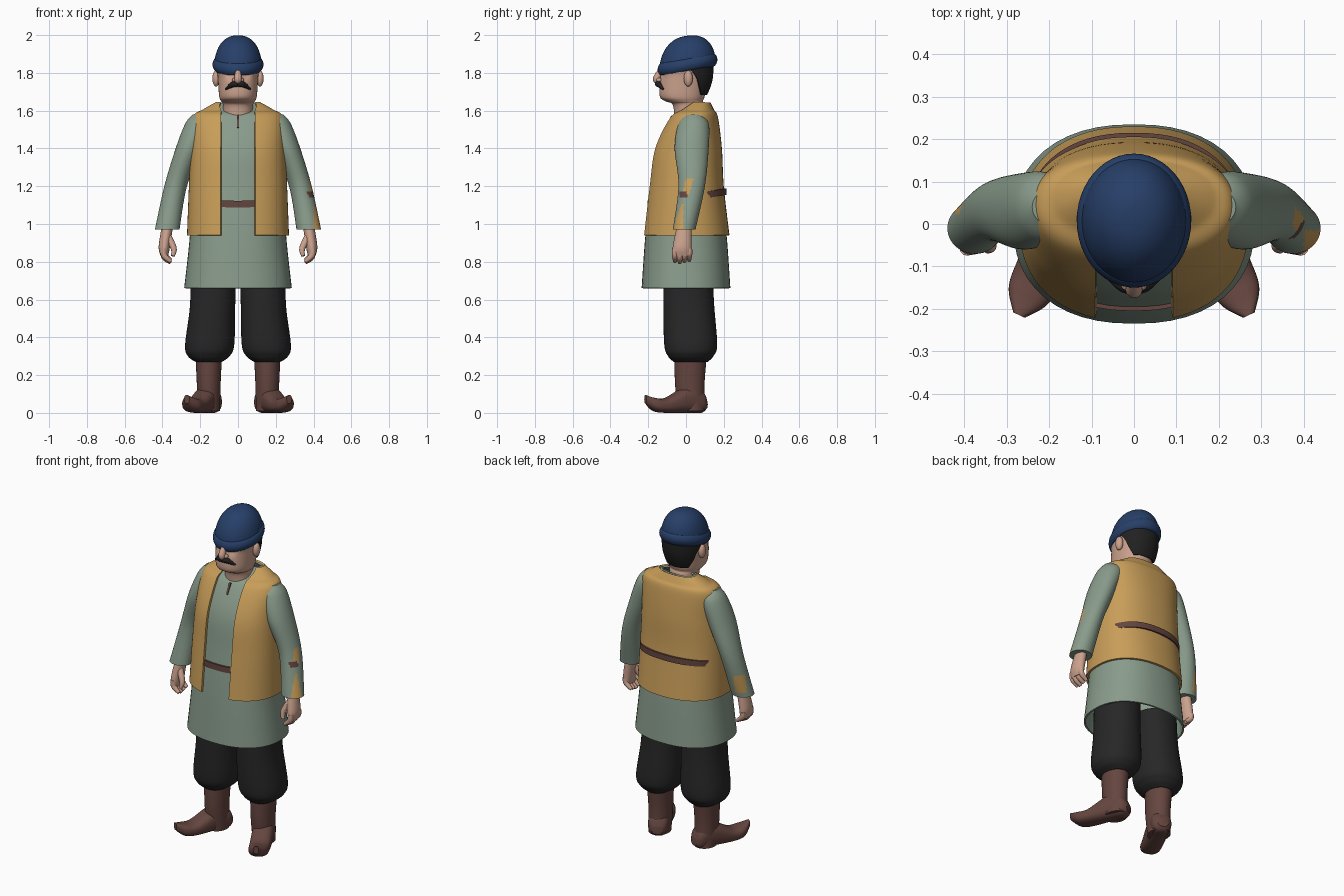
import bpy, bmesh
from math import sin, cos, pi, asin, exp, radians, copysign, hypot
from mathutils import Matrix

if "Cube" in bpy.data.objects:
    bpy.data.objects.remove(bpy.data.objects["Cube"], do_unlink=True)


def material(name, red, green, blue):
    mat = bpy.data.materials.new(name)
    mat.use_nodes = True
    colour = (red, green, blue, 1)
    mat.diffuse_color = colour
    mat.node_tree.nodes["Principled BSDF"].inputs["Base Color"].default_value = colour
    return mat


sage = material("sage cloth", .25, .33, .26)
tan = material("tan cloth", .58, .34, .1)
navy = material("navy wool", .02, .05, .14)
black = material("black cloth", .02, .02, .02)
leather = material("brown leather", .13, .06, .05)
skin = material("skin", .6, .36, .27)
dark_hair = material("dark hair", .015, .015, .015)
parts = []


def smooth_path(points, steps):
    """Catmull-Rom interpolation of points with any number of components."""
    path = []
    for i in range(len(points) - 1):
        before, start = points[max(i - 1, 0)], points[i]
        end, after = points[i + 1], points[min(i + 2, len(points) - 1)]
        for k in range(steps):
            t = k / steps
            path.append([q + t / 2 * (r - p + t * (2 * p - 5 * q + 4 * r - s + t * (3 * (q - r) + s - p)))
                         for p, q, r, s in zip(before, start, end, after)])
    path.append(list(points[-1]))
    return path


def finish(ob, name, *materials):
    ob.name = name
    for mat in materials:
        ob.data.materials.append(mat)
    parts.append(ob)
    return ob


def loft(name, rings, *materials, side=1, segments=48, steps=8, power=2, thickness=0, tilt=0, matrix=Matrix()):
    """Skin rings of (height, centre x, centre y, radius x, radius y, front gap angle)."""
    bm = bmesh.new()
    rows = []
    gapped = len(rings[0]) > 5
    for height, cx, cy, rx, ry, *gap in smooth_path(rings, steps):
        first = gap[0] if gapped else 0
        row = []
        for j in range(segments + gapped):
            angle = first + 2 * (pi - first) * j / segments
            x = side * cx + rx * copysign(abs(sin(angle)) ** (2 / power), sin(angle))
            y = cy - ry * copysign(abs(cos(angle)) ** (2 / power), cos(angle))
            row.append(bm.verts.new((x, y, height + tilt * y)))
        rows.append(row)
    for low, high in zip(rows, rows[1:]):
        for j in range(segments):
            k = (j + 1) % len(low)
            bm.faces.new((low[j], low[k], high[k], high[j]))
    if not thickness:
        bm.faces.new(rows[0])
        bm.faces.new(rows[-1])
        bmesh.ops.recalc_face_normals(bm, faces=bm.faces)
    bm.transform(matrix)
    mesh = bpy.data.meshes.new(name)
    bm.to_mesh(mesh)
    bm.free()
    ob = bpy.data.objects.new(name, mesh)
    bpy.context.collection.objects.link(ob)
    if thickness:
        shell = ob.modifiers.new("thickness", 'SOLIDIFY')
        shell.thickness, shell.offset = thickness, 0
    return finish(ob, name, *materials)


def span(height, front, back, half_width, grow=0):
    """Centred ring given by its front and back."""
    return (height, 0, (front + back) / 2, half_width + grow, (back - front) / 2 + grow)


def tube(name, mat, *points, side=1):
    """Tapered tube through (x, y, z, radius) points."""
    curve = bpy.data.curves.new(name, 'CURVE')
    curve.dimensions, curve.bevel_depth, curve.use_fill_caps = '3D', 1, True
    spline = curve.splines.new('POLY')
    path = smooth_path(points, 5)
    spline.points.add(len(path) - 1)
    for point, (x, y, z, radius) in zip(spline.points, path):
        point.co, point.radius = (side * x, y, z, 1), radius
    ob = bpy.data.objects.new(name, curve)
    bpy.context.collection.objects.link(ob)
    finish(ob, name, mat)


def ball(name, mat, location, size):
    bpy.ops.mesh.primitive_uv_sphere_add(segments=20, ring_count=12, location=location)
    bpy.context.object.scale = size
    finish(bpy.context.object, name, mat)


# Tunic, and an open vest that follows it slightly further out
torso = [(.66, -.23, .23, .28), (.94, -.21, .21, .25), (1.2, -.18, .18, .24), (1.4, -.15, .17, .23),
         (1.56, -.07, .15, .22), (1.6, -.01, .13, .17), (1.64, .04, .11, .1)]
loft("tunic", [span(*row) for row in torso], sage, power=2.3, thickness=.01)
vest = [span(*row, grow=.014) for row in torso[1:]]
loft("vest", [(*ring, asin((.09 / ring[3]) ** 1.15)) for ring in vest], tan,
     segments=64, power=2.3, thickness=.012)

# Collar slit
bpy.ops.mesh.primitive_cube_add(size=1, location=(0, -.09, 1.54), rotation=(-.46, 0, 0))
bpy.context.object.scale = (.012, .009, .07)
finish(bpy.context.object, "collar_slit", leather)

# Belt, over the vest behind and under it in front
loft("belt", [span(z, -.2, .21, .25) for z in (1.12, 1.155)], leather,
     segments=64, power=2.3, thickness=.01, tilt=.16)

for side, word in ((1, "left"), (-1, "right")):
    # Sleeve
    sleeve = loft(word + "_sleeve", [(1.58, .2, .04, .04, .04), (1.53, .21, .04, .07, .08), (1.4, .26, .03, .07, .09),
                                     (1.2, .33, .03, .06, .07), (.97, .375, -.01, .065, .06)],
                  sage, tan, leather, side=side, segments=56, steps=16)

    # Worn patches on the outside of the sleeve
    for face in sleeve.data.polygons:
        x, y, z = face.center
        if side > 0 and x > .36:
            elbow = 1.16 < z < 1.24 and abs(y - .3 * (z - 1.17)) < .02
            forearm = z < 1.15 and x > .4 and y < -.015
            face.material_index = int(elbow or forearm)
            if 1.14 < z < 1.165 and abs(y + .015) < .02:
                face.material_index = 2
        elif side < 0 and x < -.37 and y > .025 and 1 < z < 1.1:
            face.material_index = 1

    # Hand with curled fingers
    loft(word + "_palm", [(.98, .375, -.01, .03, .04), (.88, .39, -.02, .03, .05), (.83, .39, -.02, .02, .05)],
         skin, side=side, segments=24)
    for i in range(4):
        y, tip = .025 * i - .058, .785 + .006 * abs(i - 1)
        tube(f"{word}_finger_{i + 1}", skin, (.395, y, .87, .016), (.39, y, tip + .04, .016),
             (.355, y, tip + .01, .01), side=side)
    tube(word + "_thumb", skin, (.37, -.03, .93, .02), (.34, -.05, .87, .016), (.345, -.06, .83, .01), side=side)

    # Baggy trouser leg gathered above the boot
    loft(word + "_trouser_leg", [(.74, .13, .01, .12, .13), (.56, .135, .015, .12, .135), (.36, .15, .025, .13, .14),
                                 (.3, .155, .025, .11, .12), (.27, .155, .025, .07, .09)],
         black, side=side, power=2.2)

    # Boot shaft, and a foot turned outwards with a raised toe
    loft(word + "_boot_shaft", [(.3, .155, .025, .07, .085), (.15, .155, .02, .063, .078), (.01, .155, .03, .06, .07)],
         leather, side=side)
    foot = [(-.08, .02, .07, .03), (-.05, 0, .12, .055), (.03, 0, .14, .06), (.15, 0, .08, .058),
            (.22, .01, .08, .05), (.27, .05, .095, .015)]
    turn = Matrix.Rotation(side * radians(25), 4, 'Z') @ Matrix.Rotation(pi / 2, 4, 'X')
    loft(word + "_boot_foot", [(reach, 0, (sole + top) / 2, width, (top - sole) / 2)
                               for reach, sole, top, width in foot],
         leather, power=2.5, matrix=Matrix.Translation((side * .157, .03, 0)) @ turn)

    # Ear, nostril and half of the moustache
    ball(word + "_ear", skin, (side * .116, .012, 1.77), (.02, .024, .042))
    ball(word + "_nostril", skin, (side * .018, -.142, 1.762), (.013, .015, .012))
    tube(word + "_moustache", dark_hair, (0, -.15, 1.738, .013), (.025, -.145, 1.74, .016),
         (.066, -.12, 1.714, .005), side=side)

# Head and neck, with shallow eye sockets
face_shape = [(1.54, -.06, .1, .08), (1.63, -.07, .095, .08), (1.65, -.11, .09, .09), (1.68, -.14, .1, .1),
              (1.78, -.137, .12, .107), (1.84, -.138, .13, .113), (1.94, -.09, .1, .08)]
head = loft("head", [span(*row) for row in face_shape], skin, segments=64, power=2.2)
for vert in head.data.vertices:
    if vert.co.y < -.05:
        distance = hypot(abs(vert.co.x) - .042, vert.co.z - 1.79)
        vert.co.y += .014 * exp(-(distance / .022) ** 2)
tube("nose", skin, (0, -.128, 1.825, .012), (0, -.155, 1.77, .02), (0, -.148, 1.752, .015))

# Hair around the back of the head, reaching forward above the ears
hair = [(1.685, .106, .1, 138), (1.73, .125, .108, 122), (1.78, .137, .114, 110), (1.86, .14, .118, 84)]
loft("hair", [(*span(z, -.135, back, width), radians(gap)) for z, back, width, gap in hair],
     dark_hair, power=2.2, thickness=.012)

# Knitted cap: a dome and a rolled band, tilted back
lift = Matrix.Translation((0, 0, 1.81))
dome, roll = [], []
for i in range(11):
    bend = pi / 2 * i / 10
    shrink = max(cos(bend), .01) ** .85
    dome.append((.03 + .156 * sin(bend), 0, .008 * shrink, .125 * shrink, .148 * shrink))
    bulge = .015 * sin(2 * bend) ** .7 if 0 < i < 10 else 0
    roll.append((.065 * i / 10, 0, .008, .12 + bulge, .143 + bulge))
loft("cap_crown", dome, navy, steps=2, tilt=.16, matrix=lift)
loft("cap_band", roll, navy, steps=1, tilt=.17, matrix=lift)

# Apply modifiers, turn tubes into meshes and shade
bpy.ops.object.select_all(action='DESELECT')
for ob in parts:
    ob.select_set(True)
bpy.context.view_layer.objects.active = parts[0]
bpy.ops.object.convert(target='MESH')
bpy.ops.object.shade_smooth_by_angle(angle=radians(45))
